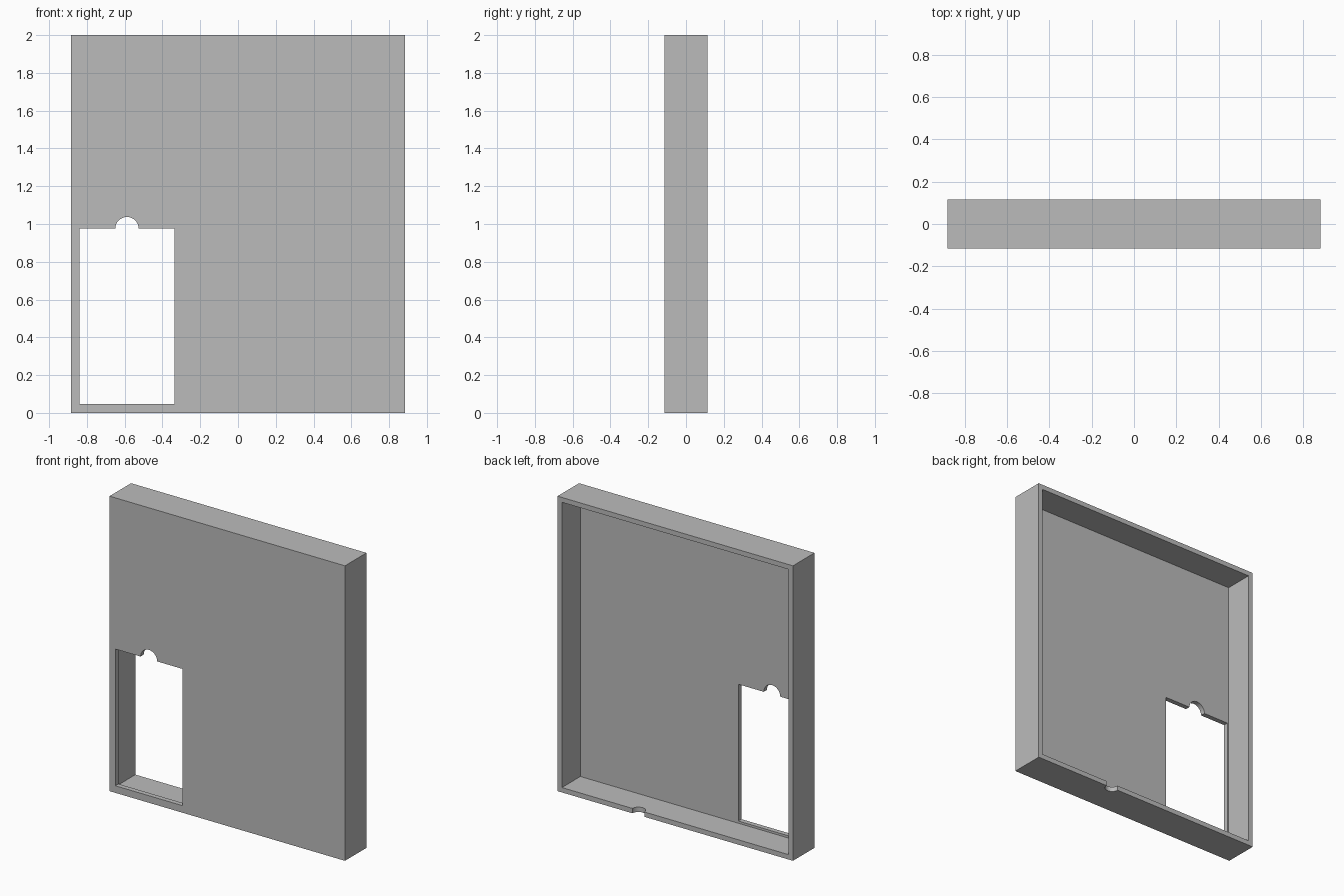
import bpy
from mathutils import Vector

if "Cube" in bpy.data.objects:
    bpy.data.objects.remove(bpy.data.objects["Cube"], do_unlink=True)

WIDTH, DEPTH, HEIGHT = 1.766, 0.23, 2.0
WALL = 0.033
X, Y = WIDTH / 2, DEPTH / 2

grey = bpy.data.materials.new("plain grey")
grey.use_nodes = True
colour = (0.5, 0.5, 0.5, 1)
grey.diffuse_color = colour
grey.node_tree.nodes["Principled BSDF"].inputs["Base Color"].default_value = colour


def box(name, low, high):
    low, high = Vector(low), Vector(high)
    bpy.ops.mesh.primitive_cube_add(size=1, location=(low + high) / 2)
    ob = bpy.context.object
    ob.name = name
    ob.scale = high - low
    bpy.ops.object.transform_apply(location=True, rotation=True, scale=True)
    ob.data.materials.append(grey)
    return ob


def cylinder(name, radius, depth, location, rotation=(0, 0, 0)):
    bpy.ops.mesh.primitive_cylinder_add(vertices=32, radius=radius, depth=depth,
                                        location=location, rotation=rotation)
    ob = bpy.context.object
    ob.name = name
    ob.data.materials.append(grey)
    return ob


# Shallow tray, open at the back
panel = box("panel_shell", (-X, -Y, 0), (X, Y, HEIGHT))

cutters = [
    # Hollow behind the front plate
    box("hollow_cutter", (-X + WALL, -Y + WALL, WALL), (X - WALL, Y + 0.1, HEIGHT - WALL)),
    # Tall opening with a round thumb notch on top
    box("opening_cutter", (-0.84, -Y - 0.1, 0.048), (-0.335, 0, 0.975)),
    cylinder("thumb_notch_cutter", 0.062, 0.3, (-0.588, -Y, 0.975), (1.5708, 0, 0)),
    # Cable notch in the back edge of the bottom wall
    cylinder("cable_notch_cutter", 0.045, 0.1, (0.277, Y, 0)),
]

for cutter in cutters:
    mod = panel.modifiers.new(cutter.name, 'BOOLEAN')
    mod.operation = 'DIFFERENCE'
    mod.solver = 'EXACT'
    mod.object = cutter
    bpy.context.view_layer.objects.active = panel
    bpy.ops.object.modifier_apply(modifier=mod.name)
    bpy.data.objects.remove(cutter, do_unlink=True)

# Smooth the notch curves, keep every edge sharp
bpy.ops.object.select_all(action='DESELECT')
panel.select_set(True)
bpy.context.view_layer.objects.active = panel
bpy.ops.object.shade_smooth_by_angle(angle=0.52)
